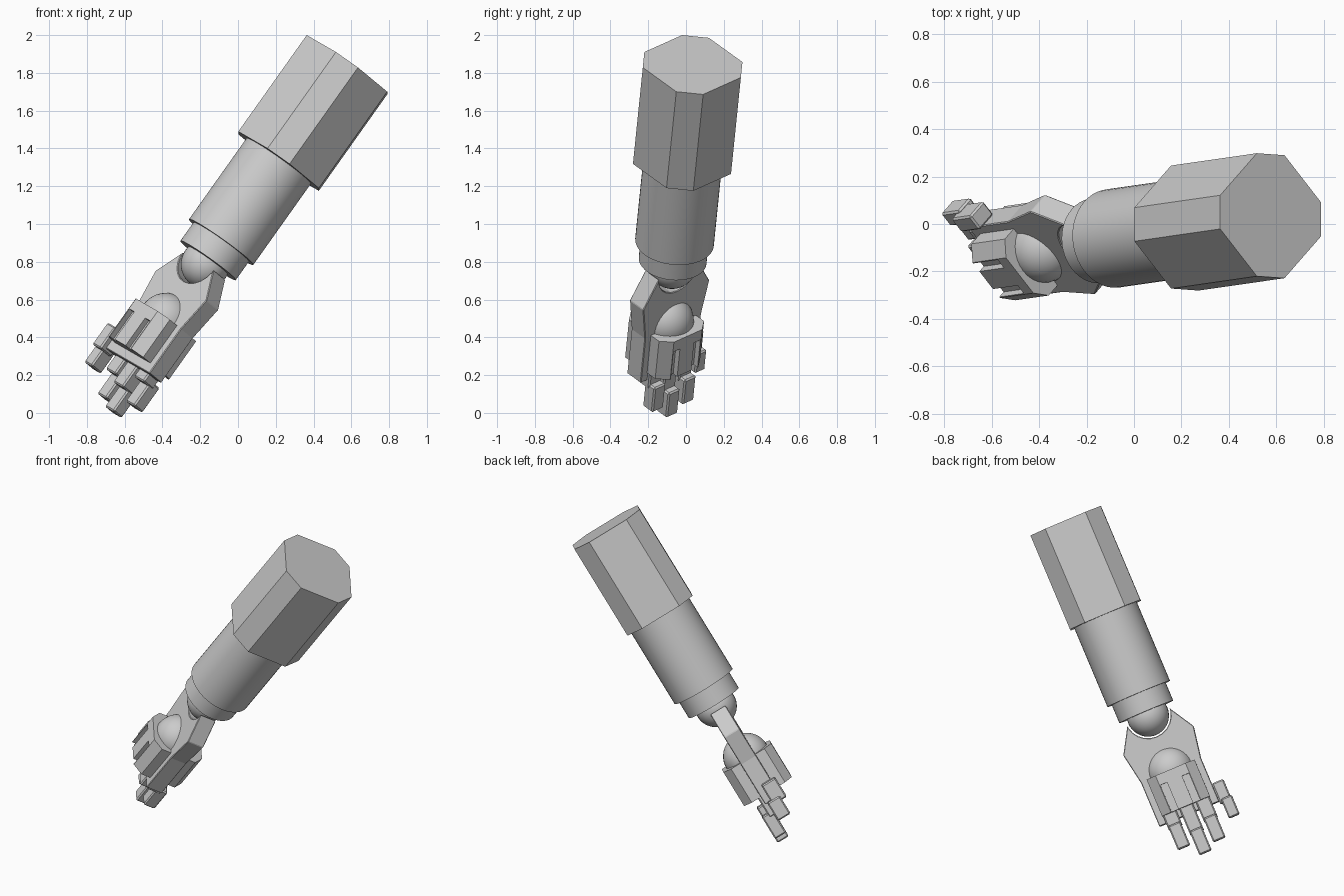
import bpy, bmesh, math
from mathutils import Matrix, Vector

cube = bpy.data.objects.get("Cube")
if cube:
    bpy.data.objects.remove(cube, do_unlink=True)

# Arm frame: local x = palm normal, y = thumb side, z = up along the arm from the cap
U = Vector((0.577, 0.083, 0.813)).normalized()
Y = Vector((0, U.z, -U.y)).normalized()
X = Y.cross(U)
N, M = (X + Y).normalized(), (Y - X).normalized()
FRAME = Matrix.Translation((0.577, 0.035, 1.843)) @ Matrix((N, M, U)).transposed().to_4x4()

grey = bpy.data.materials.new("plain_grey")
grey.use_nodes = True
grey.diffuse_color = (0.6, 0.6, 0.6, 1)
grey.node_tree.nodes["Principled BSDF"].inputs["Base Color"].default_value = (0.6, 0.6, 0.6, 1)


def add(name, bm, smooth=False, bevel=0):
    bmesh.ops.recalc_face_normals(bm, faces=bm.faces)
    mesh = bpy.data.meshes.new(name)
    bm.to_mesh(mesh)
    bm.free()
    mesh.materials.append(grey)
    ob = bpy.data.objects.new(name, mesh)
    bpy.context.collection.objects.link(ob)
    ob.matrix_world = FRAME
    if bevel:
        mod = ob.modifiers.new("edge", 'BEVEL')
        mod.width, mod.segments, mod.limit_method = bevel, 1, 'ANGLE'
    if smooth:
        bpy.ops.object.select_all(action='DESELECT')
        ob.select_set(True)
        bpy.context.view_layer.objects.active = ob
        bpy.ops.object.shade_smooth_by_angle(angle=math.radians(40))
    return ob


def prism(name, points, step, **kw):
    """Extrude a closed outline of 3D points by a vector."""
    bm = bmesh.new()
    face = bm.faces.new([bm.verts.new(p) for p in points])
    new = bmesh.ops.extrude_face_region(bm, geom=[face])["geom"]
    bmesh.ops.translate(bm, vec=step, verts=[v for v in new if isinstance(v, bmesh.types.BMVert)])
    return add(name, bm, **kw)


def along(name, outline, t0, t1, **kw):
    """Prism running down the arm from distance t0 to t1."""
    return prism(name, [(n, m, -t0) for n, m in outline], (0, 0, t0 - t1), **kw)


def circle(r, count=48):
    return [(r * math.cos(i * math.tau / count), r * math.sin(i * math.tau / count)) for i in range(count)]


def rect(n, m, hn, hm):
    return [(n - hn, m - hm), (n + hn, m - hm), (n + hn, m + hm), (n - hn, m + hm)]


def ball(name, t, r):
    bm = bmesh.new()
    bmesh.ops.create_uvsphere(bm, u_segments=32, v_segments=20, radius=r,
                              matrix=Matrix.Translation((0, 0, -t)))
    add(name, bm, smooth=True)


# Upper casing, sleeve, collar and wrist
a, b = 0.235, 0.134
along("forearm_casing", [(a, -b), (a, b), (b, a), (-b, a), (-a, b), (-a, -b), (-b, -a), (b, -a)], 0, 0.628)
along("forearm_sleeve", circle(0.209), 0.6, 1.155, smooth=True)
along("wrist_collar", circle(0.18), 1.15, 1.275, smooth=True)
ball("wrist_ball", 1.3, 0.13)

# Palm plate with a round socket above
half = [(0.14, 1.31), (0.235, 1.47), (0.2, 1.67), (0.2, 1.96)]
socket = [(0.142 * math.sin(g), 1.3 + 0.142 * math.cos(g)) for g in [math.radians(d) for d in range(-80, 81, 16)]]
outline = half + [(-m, t) for m, t in reversed(half)] + socket
prism("palm_plate", [(-0.055, m, -t) for m, t in outline], (0.11, 0, 0), bevel=0.014)
ball("palm_dome", 1.665, 0.145)

# Knuckle guards on both sides, grooved below a plain rim
rim = [(0.05, 0.16), (0.12, 0.16), (0.172, 0.1)]
groove = [(0.172, 0.095), (0.14, 0.095), (0.14, 0.05), (0.172, 0.05)]
for side, word in ((1, "outer"), (-1, "inner")):
    for part, pts, t0, t1 in (("rim", rim, 1.665, 1.73), ("guard", rim + groove, 1.73, 1.91)):
        full = pts + [(n, -m) for n, m in reversed(pts)]
        along(f"{word}_knuckle_{part}", [(side * n, m) for n, m in full], t0, t1)

# Three fingers curling to one side, each in two joints
for word, m, tip in (("first", -0.11, 2.14), ("middle", 0, 2.22), ("last", 0.11, 2.18)):
    along(f"{word}_finger_base", rect(0.03, m, 0.045, 0.045), 1.88, tip - 0.13, bevel=0.008)
    along(f"{word}_finger_tip", rect(0.075, m, 0.04, 0.041), tip - 0.16, tip, bevel=0.008)

# Thumb
along("thumb_base", rect(-0.035, 0.238, 0.05, 0.038), 1.84, 1.98, bevel=0.008)
along("thumb_tip", rect(-0.005, 0.25, 0.045, 0.036), 1.95, 2.08, bevel=0.008)
